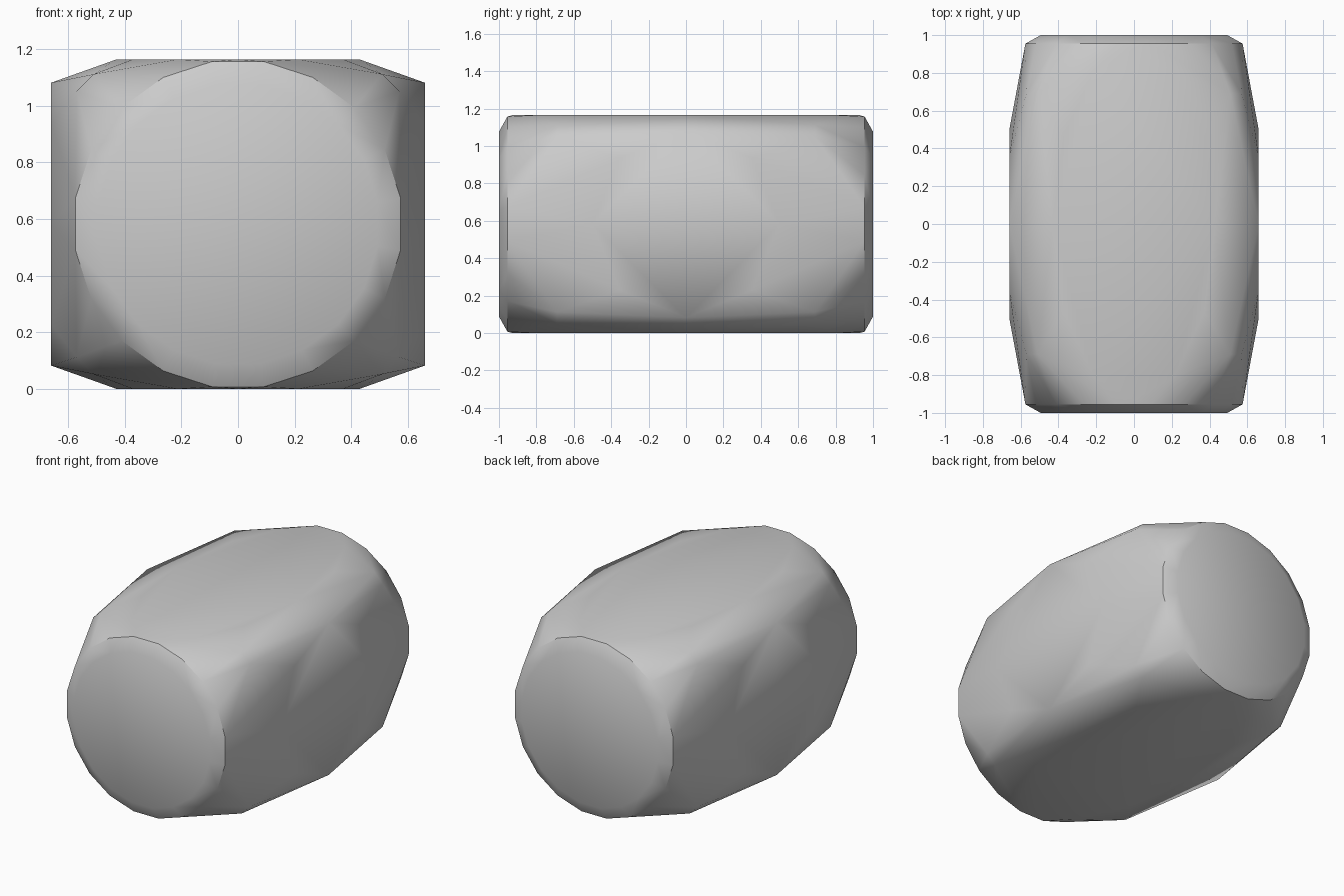
import bpy, bmesh
from math import sin, cos, pi, radians
from itertools import product

HALF_H = 0.582      # half the height
SIDES = 20          # sides of the round ends


def ring(count, phase=0.0):
    return [(cos(2 * pi * (i + phase) / count), sin(2 * pi * (i + phase) / count))
            for i in range(count)]


bpy_cube = bpy.data.objects.get("Cube")
if bpy_cube:
    bpy.data.objects.remove(bpy_cube, do_unlink=True)

points = []

# Round, slightly chamfered ends
for end in (-1, 1):
    for radius, y in ((0.5, 1.0), (HALF_H, 0.955)):
        points += [(radius * c, end * y, radius * s) for c, s in ring(SIDES, 0.5)]

# Flat oval side, top and bottom faces
for sign in (-1, 1):
    points += [(sign * 0.66, 0.5 * c, 0.5 * s) for c, s in ring(8)]
    points += [(0.43 * c, 0.93 * s, sign * HALF_H) for c, s in ring(12)]

# Blunted corners
for sx, sy, sz in product((-1, 1), repeat=3):
    points += [(sx * 0.51, sy * 0.69, sz * 0.53), (sx * 0.57, sy * 0.69, sz * 0.47)]

# Wrap one convex skin around all the outlines
bm = bmesh.new()
for x, y, z in points:
    bm.verts.new((x, y, z + HALF_H))
hull = bmesh.ops.convex_hull(bm, input=bm.verts)
loose = [v for v in bm.verts if not v.link_faces]
bmesh.ops.delete(bm, geom=loose, context='VERTS')
bmesh.ops.dissolve_limit(bm, angle_limit=radians(0.5), verts=bm.verts, edges=bm.edges)
bmesh.ops.recalc_face_normals(bm, faces=bm.faces)
mesh = bpy.data.meshes.new("rounded_block")
bm.to_mesh(mesh)
bm.free()

block = bpy.data.objects.new("rounded_block", mesh)
bpy.context.scene.collection.objects.link(block)

# Plain grey surface
grey = bpy.data.materials.new("plain grey")
grey.use_nodes = True
colour = (0.6, 0.6, 0.6, 1)
grey.diffuse_color = colour
grey.node_tree.nodes["Principled BSDF"].inputs["Base Color"].default_value = colour
mesh.materials.append(grey)

bpy.ops.object.select_all(action='DESELECT')
block.select_set(True)
bpy.context.view_layer.objects.active = block
bpy.ops.object.shade_smooth_by_angle(angle=radians(30))
